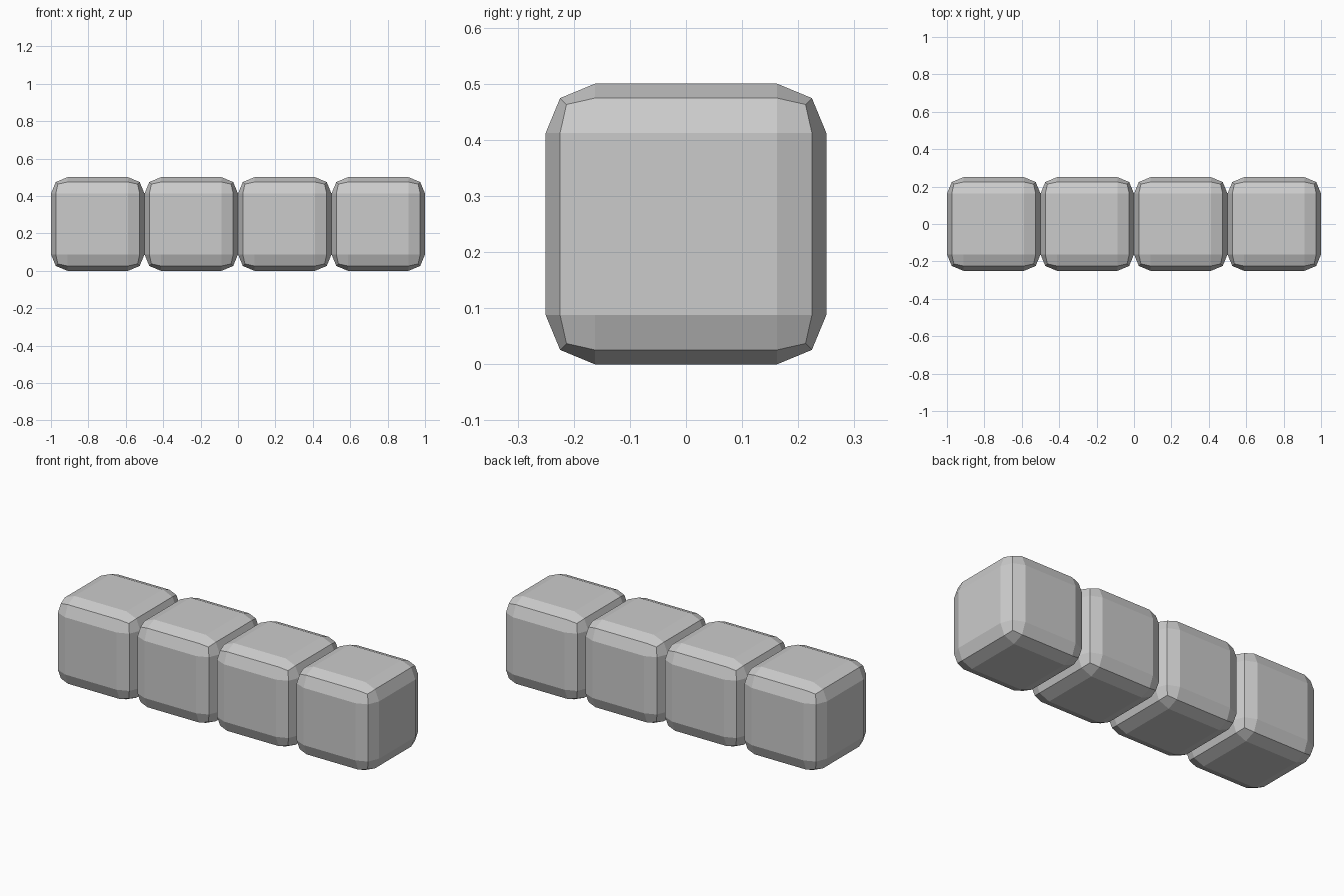
import bpy

if "Cube" in bpy.data.objects:
    bpy.data.objects.remove(bpy.data.objects["Cube"])

SIZE = 0.5
BEVEL = 0.0875


# One block with two-step rounded edges and flat faces
def block(index):
    x = -0.75 + index * SIZE
    bpy.ops.mesh.primitive_cube_add(size=SIZE, location=(x, 0, SIZE / 2))
    obj = bpy.context.object
    obj.name = f"block_{index + 1}"
    bevel = obj.modifiers.new("rounded_edges", 'BEVEL')
    bevel.width = BEVEL
    bevel.segments = 2
    bevel.limit_method = 'NONE'
    return obj


# Straight row of four touching blocks
for i in range(4):
    block(i)
